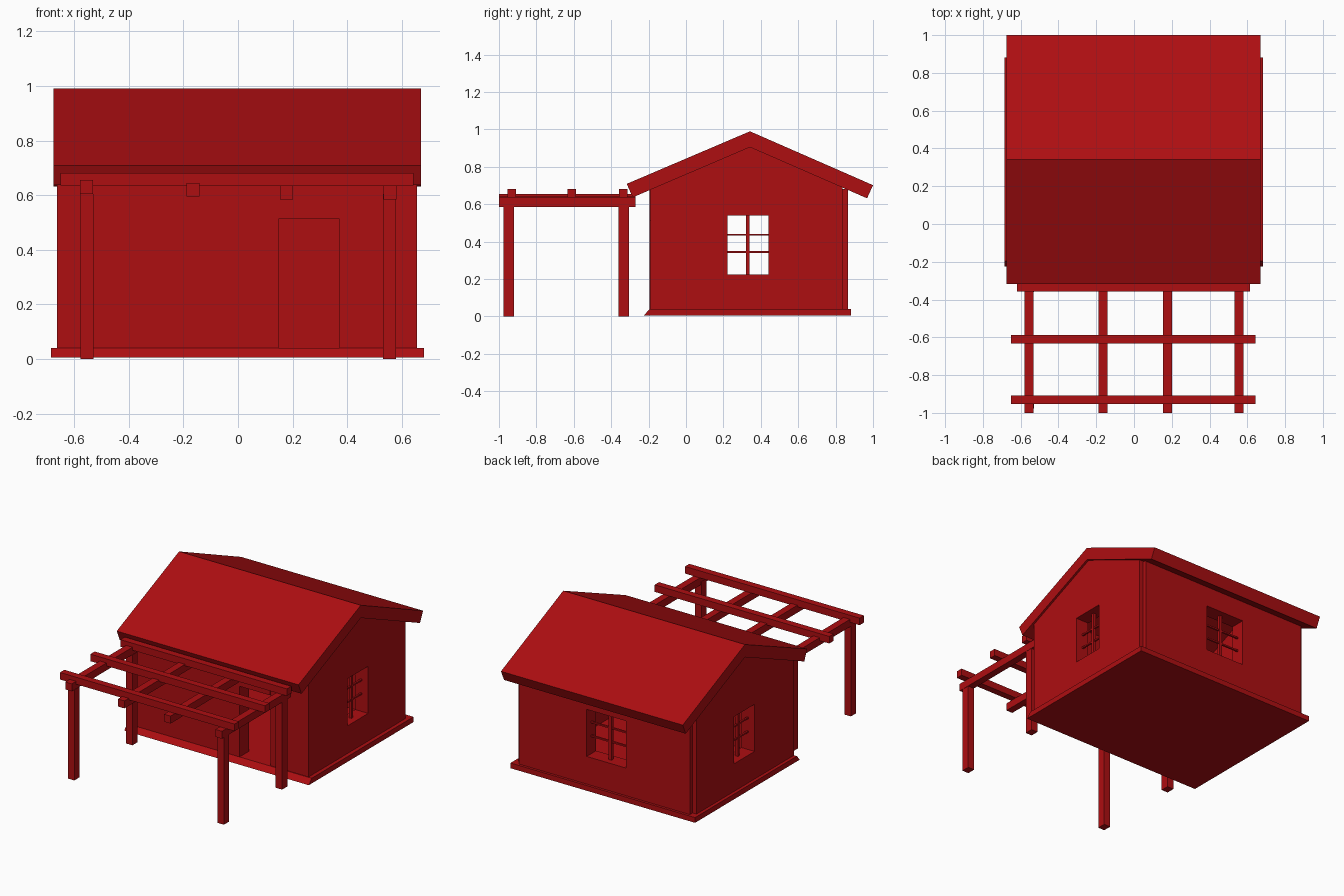
import bpy
import bmesh

cube = bpy.data.objects.get("Cube")
if cube:
    bpy.data.objects.remove(cube, do_unlink=True)

COLOUR = (0.42, 0.0044, 0.0058, 1)
red = bpy.data.materials.new("barn_red")
red.use_nodes = True
red.diffuse_color = COLOUR
red.node_tree.nodes["Principled BSDF"].inputs["Base Color"].default_value = COLOUR


def prism(name, profile, x0, x1, cutter=False):
    """Extrude a (y, z) profile along x."""
    bm = bmesh.new()
    face = bm.faces.new([bm.verts.new((x0, y, z)) for y, z in profile])
    grown = bmesh.ops.extrude_face_region(bm, geom=[face])["geom"]
    moved = [v for v in grown if isinstance(v, bmesh.types.BMVert)]
    bmesh.ops.translate(bm, verts=moved, vec=(x1 - x0, 0, 0))
    bmesh.ops.recalc_face_normals(bm, faces=bm.faces)
    mesh = bpy.data.meshes.new(name)
    bm.to_mesh(mesh)
    bm.free()
    mesh.materials.append(red)
    obj = bpy.data.objects.new(name, mesh)
    bpy.context.collection.objects.link(obj)
    obj.hide_render = cutter
    return obj


def box(name, x, y, z, cutter=False):
    (y0, y1), (z0, z1) = y, z
    return prism(name, [(y0, z0), (y1, z0), (y1, z1), (y0, z1)], *x, cutter)


def cut(obj, cutters):
    bpy.context.view_layer.objects.active = obj
    for c in cutters:
        mod = obj.modifiers.new("opening", 'BOOLEAN')
        mod.operation = 'DIFFERENCE'
        mod.solver = 'EXACT'
        mod.object = c
        bpy.ops.object.modifier_apply(modifier=mod.name)


# Roof geometry shared by walls and slab
RIDGE_Y, RIDGE_Z, UNDER_Z, SLOPE = 0.342, 0.99, 0.905, 0.427


def under(y):
    return UNDER_Z - abs(y - RIDGE_Y) * SLOPE


def gable(y0, y1, bottom):
    return [(y0, bottom), (y1, bottom), (y1, under(y1)),
            (RIDGE_Y, UNDER_Z), (y0, under(y0))]


# Plinth with a sloping front edge
prism("plinth", [(-0.225, 0.005), (0.882, 0.005), (0.882, 0.04), (-0.195, 0.04)],
      -0.685, 0.682)

# Walls, hollow inside, with window and door openings
WINDOW_Z = (0.225, 0.54)
room = box("room_cutter", (-0.565, 0.56), (-0.095, 0.765), (-0.1, 1.2), True)
side_windows = box("side_window_cutter", (-0.9, 0.9), (0.222, 0.44), WINDOW_Z, True)
back_window = box("back_window_cutter", (-0.16, 0.13), (0.7, 1.0), WINDOW_Z, True)
door = box("door_cutter", (0.148, 0.372), (-0.4, 0.0), (-0.1, 0.513), True)

walls = prism("walls", gable(-0.19, 0.836, 0.03), -0.663, 0.656)
cut(walls, [room, side_windows, back_window, door])
back_panel = box("back_wall_panel", (-0.635, 0.63), (0.83, 0.865), (0.03, under(0.865)))
cut(back_panel, [back_window])
front_panel = box("front_wall_panel", (-0.663, 0.372), (-0.195, -0.188),
                  (0.03, under(-0.195)))
cut(front_panel, [door])
for c in (room, side_windows, back_window, door):
    bpy.data.objects.remove(c, do_unlink=True)

# Window glazing bars
for side, x in (("left", 0.605), ("right", -0.612)):
    box(side + "_window_upright", (x - 0.01, x + 0.01), (0.322, 0.34), WINDOW_Z)
    for z in (0.345, 0.437):
        box(side + "_window_bar", (x - 0.006, x + 0.006), (0.222, 0.44), (z - 0.005, z + 0.005))
box("back_window_upright", (-0.025, -0.005), (0.805, 0.825), WINDOW_Z)
for z in (0.345, 0.437):
    box("back_window_bar", (-0.16, 0.13), (0.809, 0.821), (z - 0.005, z + 0.005))

# Pitched roof slab with square-cut eaves
prism("roof", [(-0.317, 0.709), (RIDGE_Y, RIDGE_Z), (1.0, 0.702), (0.968, 0.632),
               (RIDGE_Y, UNDER_Z), (-0.285, 0.637)], -0.676, 0.67)

# Pergola posts
for x in (-0.553, 0.555):
    for y in (-0.948, -0.333):
        box("pergola_post", (x - 0.024, x + 0.024), (y - 0.028, y + 0.028), (0, 0.605))

# Pergola rafters, running front to back
for x, z in ((-0.555, 0.605), (-0.165, 0.595), (0.177, 0.585), (0.557, 0.585)):
    box("pergola_rafter", (x - 0.024, x + 0.024), (-1.0, -0.27), (z, z + 0.05))

# Pergola cross beams
for y, half in ((-0.931, 0.647), (-0.61, 0.647), (-0.335, 0.617)):
    box("pergola_cross_beam", (-half - 0.003, half - 0.004), (y - 0.023, y + 0.023),
        (0.635, 0.682))
